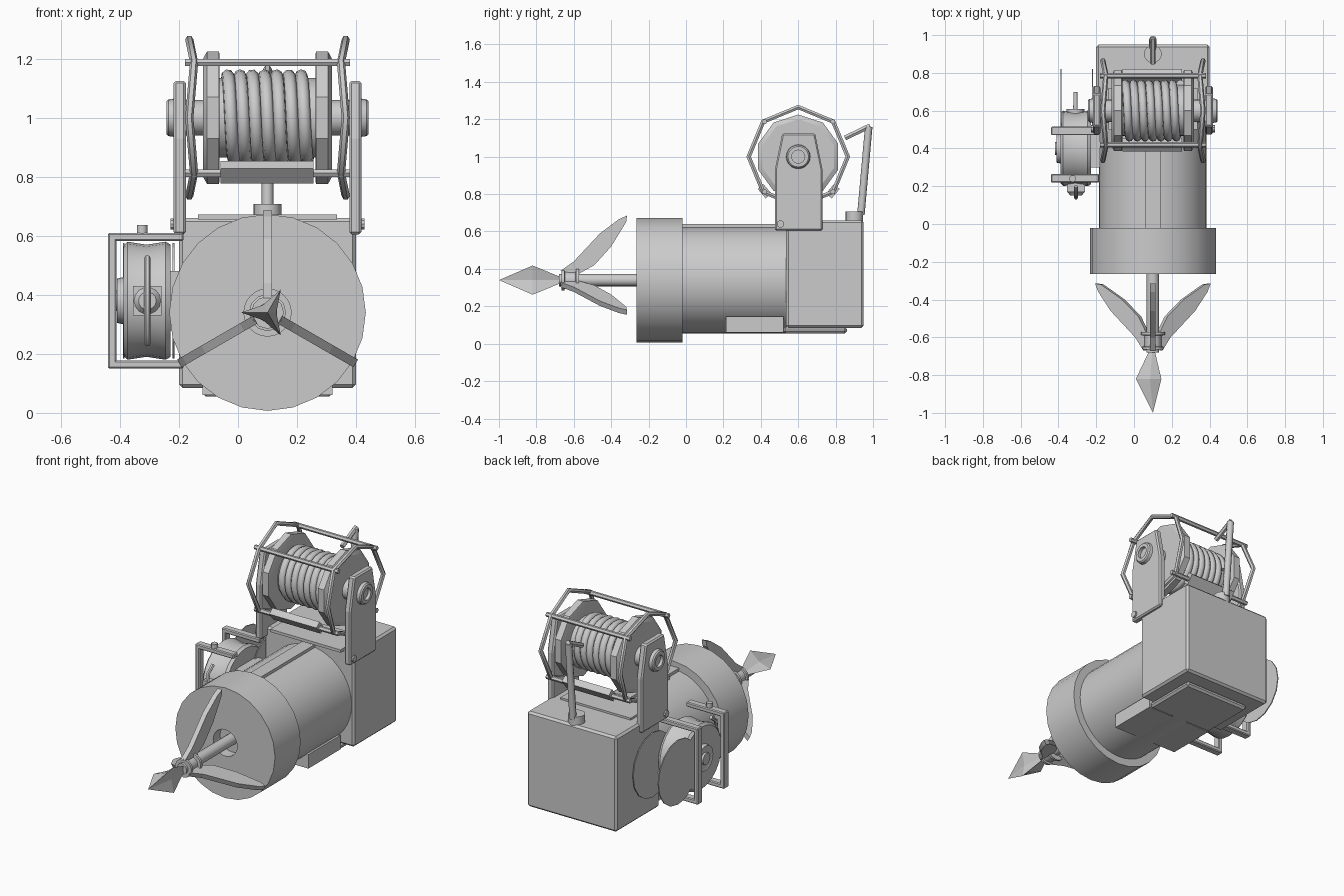
import bpy, bmesh, math
from mathutils import Matrix, Vector

if "Cube" in bpy.data.objects:
    bpy.data.objects.remove(bpy.data.objects["Cube"])

grey = bpy.data.materials.new("plain_grey")
grey.diffuse_color = (0.6, 0.6, 0.6, 1)
grey.use_nodes = True
grey.node_tree.nodes["Principled BSDF"].inputs["Base Color"].default_value = grey.diffuse_color


def finish(bm, name, bevel=0, angle=35):
    bmesh.ops.recalc_face_normals(bm, faces=bm.faces)
    me = bpy.data.meshes.new(name)
    bm.to_mesh(me)
    bm.free()
    me.materials.append(grey)
    ob = bpy.data.objects.new(name, me)
    bpy.context.collection.objects.link(ob)
    if bevel:
        m = ob.modifiers.new("edge_bevel", 'BEVEL')
        m.width, m.segments, m.limit_method = bevel, 1, 'ANGLE'
    bpy.context.view_layer.objects.active = ob
    ob.select_set(True)
    if angle:
        bpy.ops.object.shade_smooth_by_angle(angle=math.radians(angle))
    ob.select_set(False)
    return ob


def box(name, lo, hi, bevel=0, tilt=0):
    """Box between two corners, tilted about the x direction."""
    bm = bmesh.new()
    lo, hi = Vector(lo), Vector(hi)
    mat = (Matrix.Translation((lo + hi) / 2) @ Matrix.Rotation(tilt, 4, 'X')
           @ Matrix.Diagonal((*(hi - lo), 1)))
    bmesh.ops.create_cube(bm, size=1, matrix=mat)
    return finish(bm, name, bevel, 0)


def lathe(name, axis, centre, profile, n=32, turn=0, angle=35):
    """Revolve (position along axis, radius) pairs and cap both ends."""
    bm = bmesh.new()
    rings = []
    for t, r in profile:
        ring = []
        for i in range(n):
            a = 2 * math.pi * i / n + turn
            c, s = r * math.cos(a), r * math.sin(a)
            p = {'X': (t, c, s), 'Y': (c, t, s), 'Z': (c, s, t)}[axis]
            ring.append(bm.verts.new(Vector(p) + Vector(centre)))
        rings.append(ring)
    for a, b in zip(rings, rings[1:]):
        for i in range(n):
            bm.faces.new((a[i], a[(i + 1) % n], b[(i + 1) % n], b[i]))
    bm.faces.new(rings[0])
    bm.faces.new(rings[-1])
    return finish(bm, name, 0, angle)


def plate(name, profile, x0, x1, bevel=0, mat=None):
    """Extrude a (y, z) outline between two x positions."""
    bm = bmesh.new()
    a = [bm.verts.new((x0, y, z)) for y, z in profile]
    b = [bm.verts.new((x1, y, z)) for y, z in profile]
    n = len(a)
    bm.faces.new(a)
    bm.faces.new(b)
    for i in range(n):
        bm.faces.new((a[i], a[(i + 1) % n], b[(i + 1) % n], b[i]))
    if mat:
        bm.transform(mat)
    return finish(bm, name, bevel, 0)


def tube(name, pts, r, closed=False, res=1):
    cu = bpy.data.curves.new(name, 'CURVE')
    cu.dimensions, cu.bevel_depth, cu.bevel_resolution = '3D', r, res
    cu.use_fill_caps = True
    sp = cu.splines.new('POLY')
    sp.points.add(len(pts) - 1)
    for q, p in zip(sp.points, pts):
        q.co = (*p, 1)
    sp.use_cyclic_u = closed
    cu.materials.append(grey)
    ob = bpy.data.objects.new(name, cu)
    bpy.context.collection.objects.link(ob)
    bpy.context.view_layer.objects.active = ob
    ob.select_set(True)
    bpy.ops.object.convert(target='MESH')
    bpy.ops.object.shade_smooth_by_angle(angle=math.radians(50))
    bpy.context.object.select_set(False)


CX, CZ = 0.1, 0.34          # launcher axis
# Launcher barrel, muzzle with recessed bore, housing and feet
lathe("muzzle", 'Y', (CX, 0, CZ), [(-0.2, 0.08), (-0.265, 0.08), (-0.265, 0.333),
      (-0.02, 0.333), (-0.02, 0.28)], 24, math.pi / 2)
lathe("barrel", 'Y', (CX, 0, CZ), [(-0.03, 0.285), (0.54, 0.285)], 40)
box("barrel_rib", (0.06, -0.02, 0.6), (0.14, 0.54, 0.64))
box("housing", (-0.2, 0.535, 0.085), (0.4, 0.95, 0.66), 0.012)
box("front_foot", (-0.12, 0.215, 0.06), (0.32, 0.52, 0.145))
box("bottom_plate", (-0.12, 0.52, 0.055), (0.32, 0.86, 0.09), 0.012)
box("top_plate", (-0.135, 0.5, 0.655), (0.335, 0.72, 0.672))

# Harpoon shaft, collar, pointed head and three claws
lathe("shaft", 'Y', (CX, 0, CZ), [(-0.68, 0.033), (-0.19, 0.033)], 16)
lathe("collar", 'Y', (CX, 0, CZ), [(-0.665, 0.055), (-0.65, 0.055), (-0.648, 0.045),
      (-0.59, 0.045), (-0.588, 0.063), (-0.572, 0.063)], 12)
bm = bmesh.new()
tip = bm.verts.new((CX, -1.0, CZ))
tail = bm.verts.new((CX, -0.63, CZ))
star = []
for i in range(6):
    a, r = math.radians(60 * i), (0.03, 0.09)[i % 2]
    star.append(bm.verts.new((CX + r * math.cos(a), -0.82, CZ + r * math.sin(a))))
for i in range(6):
    bm.faces.new((star[i], star[(i + 1) % 6], tip))
    bm.faces.new((star[i], star[(i + 1) % 6], tail))
finish(bm, "harpoon_head", 0, 0)
claw = [(-0.67, 0.05), (-0.6, 0.1), (-0.46, 0.25), (-0.36, 0.325), (-0.315, 0.345),
        (-0.32, 0.31), (-0.4, 0.18), (-0.49, 0.08), (-0.58, 0.03)]
for i in range(3):
    turn = Matrix.Translation((CX, 0, CZ)) @ Matrix.Rotation(math.radians(120 * i), 4, 'Y')
    plate("claw", claw, -0.015, 0.015, 0, turn)

# Winch: brackets, axle bosses, flanges on both sides
WY, WZ = 0.6, 1.0
bracket = [(0.475, 0.605), (0.73, 0.605), (0.73, 0.93), (0.69, 1.125), (0.515, 1.125), (0.475, 0.93)]
for s in (-1, 1):
    def X(d):
        return CX + s * d
    plate("winch_bracket", bracket, X(0.277), X(0.318), 0.008)
    lathe("axle_boss", 'X', (0, WY, WZ), [(X(0.31), 0.066), (X(0.336), 0.062), (X(0.343), 0.055),
          (X(0.343), 0.035), (X(0.325), 0.035)], 20)
    lathe("axle_spacer", 'X', (0, WY, WZ), [(X(0.21), 0.06), (X(0.28), 0.06)], 16)
    lathe("drum_flange", 'X', (0, WY, WZ), [(X(0.162), 0.215), (X(0.165), 0.225), (X(0.205), 0.225),
          (X(0.218), 0.2)], 10, math.pi / 10, 20)
    lathe("bracket_bolt", 'X', (0, 0.505, 0.64), [(X(0.31), 0.02), (X(0.328), 0.02)], 10)
    # cage ring, gently uneven
    ring = [(X(0.257 + 0.008 * (-1) ** i), WY + 0.265 * math.cos(i * math.pi / 4),
             WZ + 0.265 * math.sin(i * math.pi / 4)) for i in range(8)]
    tube("cage_ring", ring, 0.014, True)
for y in (0.42, 0.785):
    for z in (0.812, 1.187):
        tube("cage_bar", [(-0.18, y, z), (0.38, y, z)], 0.014)
    box("rope_guide", (-0.06, y - 0.02, 0.782), (0.255, y + 0.02, 0.848),
        0, math.radians(40 if y < WY else -40))

# Drum core and wound rope
lathe("drum_core", 'X', (0, WY, WZ), [(-0.07, 0.135), (0.27, 0.135)], 24)
turns, steps = 7, 24
tube("wound_rope", [(-0.045 + 0.29 * i / (turns * steps),
                     WY + 0.142 * math.cos(2 * math.pi * i / steps),
                     WZ + 0.142 * math.sin(2 * math.pi * i / steps))
                    for i in range(turns * steps + 1)], 0.022, False, 2)

# Rear rope post
lathe("post_base", 'Z', (CX, 0.9, 0), [(0.65, 0.047), (0.708, 0.047)], 16)
tube("rope_post", [(CX, 0.935, 0.69), (CX, 0.952, 0.88), (CX, 0.977, 1.16)], 0.02, False, 2)
tube("post_arm", [(CX, 0.985, 1.165), (CX, 0.85, 1.1)], 0.015)

# Side reel with two U-shaped frames
RY, RZ = 0.4, 0.38
for y in (0.22, 0.47):
    box("frame_upright", (-0.44, y, 0.15), (-0.412, y + 0.045, 0.61), 0.005)
    for z in (0.15, 0.582):
        box("frame_arm", (-0.44, y, z), (-0.185, y + 0.045, z + 0.028), 0.005)
lathe("reel_drum", 'X', (0, RY, RZ), [(-0.405, 0.06), (-0.41, 0.075), (-0.388, 0.08), (-0.388, 0.185),
      (-0.375, 0.2), (-0.31, 0.19), (-0.245, 0.2), (-0.228, 0.19)], 24)
lathe("reel_hub", 'X', (0, RY, RZ), [(-0.4, 0.035), (-0.418, 0.035)], 12)
box("reel_mount", (-0.24, 0.3, 0.28), (-0.18, 0.5, 0.48))
lathe("frame_nub", 'Z', (-0.325, 0.24, 0), [(0.6, 0.018), (0.636, 0.018)], 12)

# Curved guard plates behind the reel
guard = [(0.63 + 0.19 * math.cos(i * math.pi / 8), RZ + 0.195 * math.sin(i * math.pi / 8))
         for i in range(16)]
for x in (-0.39, -0.222):
    plate("guard_plate", guard, x, x + 0.006)

# Reel nozzle and slim handles
box("nozzle_block", (-0.355, 0.17, 0.33), (-0.26, 0.225, 0.43))
lathe("nozzle", 'Y', (-0.307, 0, RZ), [(0.15, 0.03), (0.172, 0.047)], 14)
tube("front_handle", [(-0.307, 0.2, 0.235), (-0.307, 0.155, 0.27), (-0.307, 0.14, RZ),
                      (-0.307, 0.155, 0.49), (-0.307, 0.2, 0.525)], 0.011)
lathe("rear_pin", 'Y', (-0.31, 0, RZ), [(0.57, 0.047), (0.61, 0.047), (0.61, 0.012), (0.7, 0.01)], 12)
